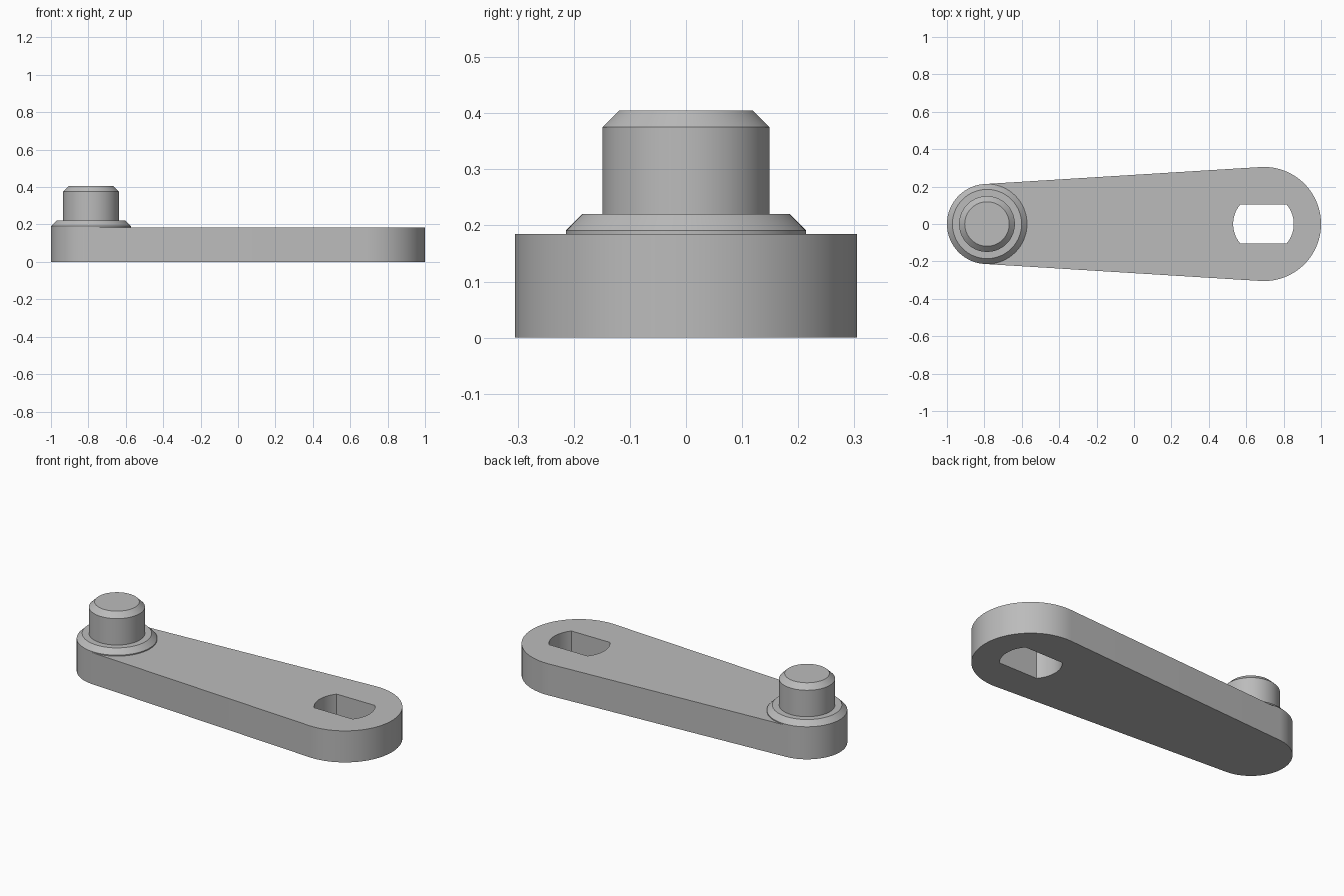
import bpy, bmesh
from math import sin, cos, asin, sqrt, pi, radians

if "Cube" in bpy.data.objects:
    bpy.data.objects.remove(bpy.data.objects["Cube"])

grey = bpy.data.materials.new("plain grey")
grey.use_nodes = True
colour = (0.5, 0.5, 0.5, 1)
grey.diffuse_color = colour
grey.node_tree.nodes["Principled BSDF"].inputs["Base Color"].default_value = colour

HUB_X, HUB_R = 0.695, 0.305
PIN_X, PIN_R = -0.786, 0.214
ARM_H = 0.185


def arc(cx, r, start, end, steps):
    """Points along an arc centred on the x axis."""
    angles = [start + (end - start) * i / steps for i in range(steps + 1)]
    return [(cx + r * cos(a), r * sin(a)) for a in angles]


def finish(bm, name):
    bmesh.ops.recalc_face_normals(bm, faces=bm.faces)
    mesh = bpy.data.meshes.new(name)
    bm.to_mesh(mesh)
    bm.free()
    mesh.materials.append(grey)
    obj = bpy.data.objects.new(name, mesh)
    bpy.context.collection.objects.link(obj)
    return obj


def prism(name, outline, z0, z1):
    bm = bmesh.new()
    face = bm.faces.new([bm.verts.new((x, y, z0)) for x, y in outline])
    top = bmesh.ops.extrude_face_region(bm, geom=[face])["geom"]
    moved = [v for v in top if isinstance(v, bmesh.types.BMVert)]
    bmesh.ops.translate(bm, verts=moved, vec=(0, 0, z1 - z0))
    return finish(bm, name)


def lathe(name, cx, profile, segments=96):
    """Stack of rings from (radius, height) pairs, capped at both ends."""
    bm = bmesh.new()
    rings = []
    for r, z in profile:
        rings.append([bm.verts.new((cx + r * cos(2 * pi * i / segments),
                                    r * sin(2 * pi * i / segments), z))
                      for i in range(segments)])
    for low, high in zip(rings, rings[1:]):
        for i in range(segments):
            j = (i + 1) % segments
            bm.faces.new((low[i], low[j], high[j], high[i]))
    bm.faces.new(rings[0])
    bm.faces.new(rings[-1])
    return finish(bm, name)


def smooth(obj):
    bpy.ops.object.select_all(action="DESELECT")
    obj.select_set(True)
    bpy.context.view_layer.objects.active = obj
    bpy.ops.object.shade_smooth_by_angle(angle=radians(25))


# Tapered arm: two round ends joined by their common tangents
tangent = pi / 2 + asin((HUB_R - PIN_R) / (HUB_X - PIN_X))
outline = arc(HUB_X, HUB_R, -tangent, tangent, 48)
outline += arc(PIN_X, PIN_R, tangent, 2 * pi - tangent, 48)
arm = prism("arm", outline, 0, ARM_H)

# Through slot: round hole with two flats
SLOT_X, SLOT_R, FLAT = 0.692, 0.162, 0.104
bend = asin(FLAT / SLOT_R)
slot = arc(SLOT_X, SLOT_R, -bend, bend, 20)
slot += arc(SLOT_X, SLOT_R, pi - bend, pi + bend, 20)
cutter = prism("slot_cutter", slot, -0.1, ARM_H + 0.1)
cutter.hide_render = True
cut = arm.modifiers.new("slot", "BOOLEAN")
cut.operation = "DIFFERENCE"
cut.solver = "EXACT"
cut.object = cutter
bpy.context.view_layer.objects.active = arm
bpy.ops.object.modifier_apply(modifier=cut.name)
bpy.data.objects.remove(cutter)
smooth(arm)

# Chamfered collar and post at the narrow end
collar = lathe("collar", PIN_X, [(PIN_R, ARM_H), (PIN_R, 0.191), (0.185, 0.22)])
post = lathe("post", PIN_X, [(0.149, 0.22), (0.149, 0.375), (0.119, 0.405)])
for part in (collar, post):
    smooth(part)
